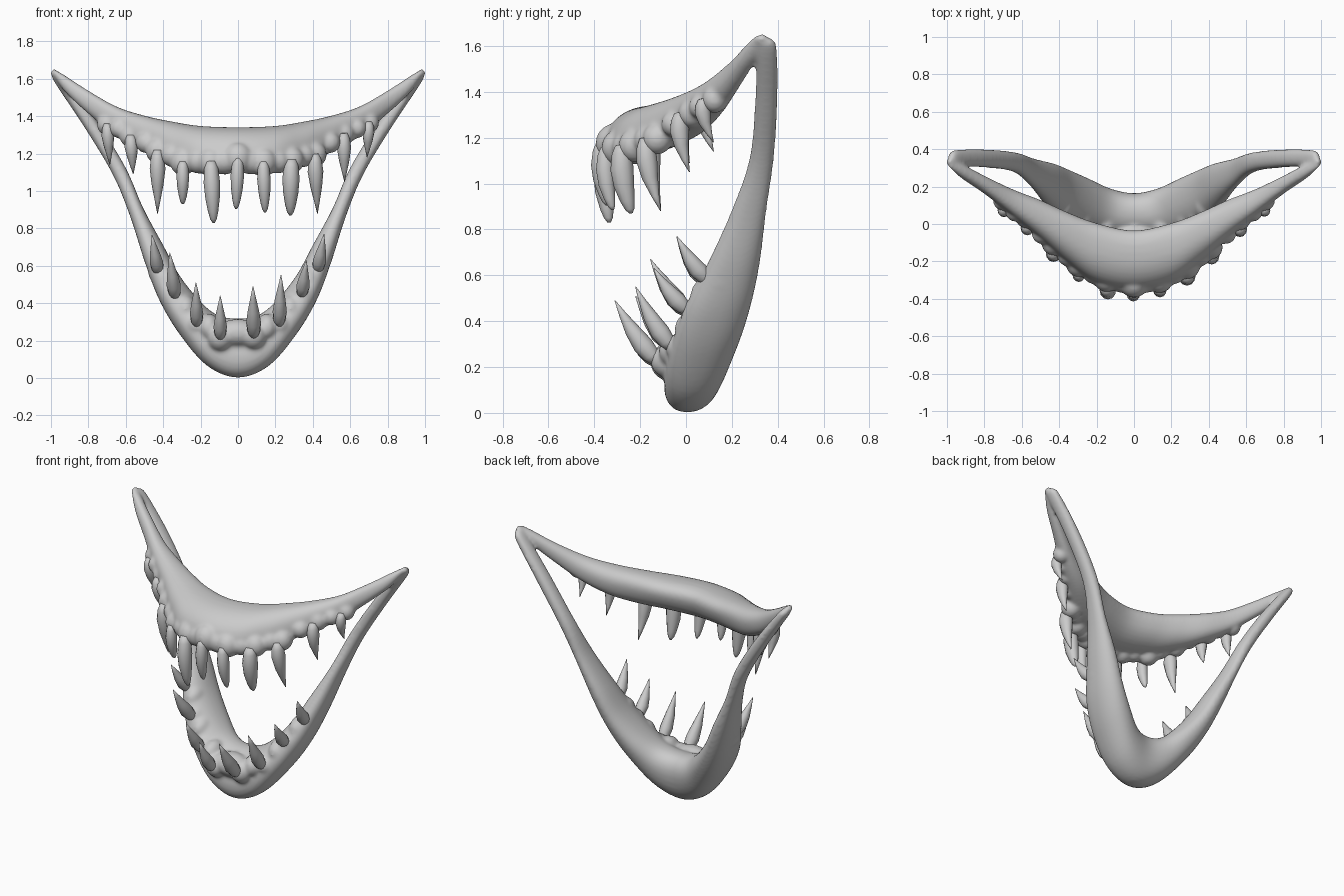
import bpy, bmesh, math
from mathutils import Vector

if "Cube" in bpy.data.objects:
    bpy.data.objects.remove(bpy.data.objects["Cube"])

grey = bpy.data.materials.new("bone grey")
grey.diffuse_color = (0.6, 0.6, 0.6, 1)
grey.use_nodes = True
grey.node_tree.nodes["Principled BSDF"].inputs["Base Color"].default_value = grey.diffuse_color


def finish(name, bm):
    bmesh.ops.recalc_face_normals(bm, faces=bm.faces)
    me = bpy.data.meshes.new(name)
    bm.to_mesh(me)
    bm.free()
    me.materials.append(grey)
    for p in me.polygons:
        p.use_smooth = True
    ob = bpy.data.objects.new(name, me)
    bpy.context.collection.objects.link(ob)
    return ob


def skin(bm, rings):
    """Bridge rings of points and cap both ends."""
    vs = [[bm.verts.new(p) for p in r] for r in rings]
    n = len(vs[0])
    for a, b in zip(vs, vs[1:]):
        for i in range(n):
            bm.faces.new((a[i], a[(i + 1) % n], b[(i + 1) % n], b[i]))
    bm.faces.new(vs[0][::-1])
    bm.faces.new(vs[-1])


def spline(rows, steps):
    """Smooth interpolation through rows of numbers."""
    out = []
    for k in range(len(rows) - 1):
        p = [rows[max(0, min(len(rows) - 1, k + j))] for j in (-1, 0, 1, 2)]
        for s in range(steps):
            t = s / steps
            out.append([b + .5 * t * (c - a + t * (2*a - 5*b + 4*c - d + t * (3*(b - c) + d - a)))
                        for a, b, c, d in zip(*p)])
    return out + [list(rows[-1])]


def jaw(bm, half, power, n=28):
    """Half a jaw: centre xyz, inward half-axis xyz, depth half-axis xyz; mirrored over x."""
    flip = [-1, 1, 1] * 3
    left = [[v * f for v, f in zip(r, flip)] for r in half[:0:-1]]
    rings = []
    for r in spline(left + half, 6):
        c, a, b = Vector(r[:3]), Vector(r[3:6]), Vector(r[6:])
        ring = []
        for i in range(n):
            t = 2 * math.pi * i / n
            u, v = math.cos(t), math.sin(t)
            ring.append(c + a * math.copysign(abs(u) ** power, u) + b * math.copysign(abs(v) ** power, v))
        rings.append(ring)
    skin(bm, rings)


def tooth(name, base, tip, rad, bend, profile, n=12):
    base, tip = Vector(base), Vector(tip)
    ax = (tip - base).normalized()
    side = ax.cross(Vector((0, 1, 0.01))).normalized()
    deep = ax.cross(side)
    rings = []
    for t, w in profile:
        c = base.lerp(tip, t) + Vector(bend) * math.sin(math.pi * t)
        rings.append([c + (side * math.cos(k) + deep * 1.1 * math.sin(k)) * rad * w
                      for k in (2 * math.pi * i / n for i in range(n))])
    bm = bmesh.new()
    skin(bm, rings)
    return finish(name, bm)


def gum(bm, loc, size):
    new = bmesh.ops.create_uvsphere(bm, u_segments=20, v_segments=12, radius=1)["verts"]
    for v in new:
        v.co = Vector(loc) + Vector([a * b for a, b in zip(v.co, size)])


# jaws
body = bmesh.new()
jaw(body, [
    [0, .035, .16, 0, .03, .158, 0, .125, 0],
    [.135, .05, .2, -.03, .03, .135, 0, .135, 0],
    [.255, .09, .32, -.058, .03, .085, .01, .15, .01],
    [.365, .145, .48, -.055, .03, .065, 0, .14, 0],
    [.447, .21, .66, -.05, .02, .045, 0, .112, 0],
    [.543, .277, .89, -.036, 0, .02, 0, .075, 0],
    [.637, .33, 1.11, -.034, 0, .02, 0, .053, 0],
    [.79, .35, 1.36, -.031, 0, .02, 0, .049, 0],
    [.95, .352, 1.585, -.024, 0, .015, 0, .045, 0],
    [.982, .342, 1.63, -.014, 0, .01, 0, .032, 0]], .9)
jaw(body, [
    [0, -.195, 1.225, 0, .04, .115, 0, .152, .01],
    [.2, -.155, 1.235, 0, .04, .112, 0, .152, .01],
    [.35, -.075, 1.26, 0, .03, .11, 0, .13, .01],
    [.5, .025, 1.305, 0, .02, .098, 0, .1, 0],
    [.65, .115, 1.372, 0, .01, .08, 0, .07, 0],
    [.8, .21, 1.475, 0, .01, .062, 0, .047, 0],
    [.92, .282, 1.57, 0, .01, .045, 0, .038, 0],
    [.982, .325, 1.63, 0, 0, .02, 0, .03, 0]], .85)
for s in (-1, 1):
    gum(body, (s * .982, .33, 1.63), (.02, .028, .022))

# upper teeth: base x y z, tip x y z, radius; each sits in a gum swelling
blunt = [(0, .55), (.12, .85), (.35, 1), (.6, .88), (.82, .62), (.94, .4), (1, .15)]
sharp = [(0, .5), (.12, .85), (.3, 1), (.55, .75), (.8, .36), (1, .04)]
upper = [(-.70, .07, 1.36, -.685, .12, 1.14, .034), (-.575, -.02, 1.3, -.56, .015, 1.09, .036),
         (-.43, -.16, 1.22, -.43, -.11, .88, .042), (-.295, -.27, 1.16, -.295, -.24, .93, .034),
         (-.145, -.345, 1.16, -.13, -.335, .83, .044), (0, -.37, 1.18, -.01, -.345, .905, .036),
         (.135, -.35, 1.16, .145, -.32, .885, .036), (.285, -.28, 1.17, .28, -.24, .87, .046),
         (.41, -.18, 1.2, .425, -.11, .88, .042), (.565, -.03, 1.31, .57, .015, 1.05, .038),
         (.70, .07, 1.37, .69, .12, 1.18, .032)]
for i, (a, b, c, d, e, f, r) in enumerate(upper):
    tooth(f"upper_tooth_{i}", (a, b, c), (d, e, f), r, (0, -.015, 0), blunt if abs(a) < .35 else sharp)
    k = 1 - .45 * abs(a)
    gum(body, (a, b + .055, c - .005), (.08 * k, .08 * k, .085 * k))

# gum swellings between the upper teeth
for s in (-1, 1):
    for x, y, z in ((.07, -.295, 1.16), (.21, -.255, 1.16), (.35, -.165, 1.19), (.49, -.05, 1.26), (.635, .065, 1.335)):
        k = 1 - .45 * x
        gum(body, (s * x, y, z), (.075 * k, .075 * k, .075 * k))

# lower teeth
lower = [(-.425, .10, .56, -.46, -.04, .765, .036), (-.335, .01, .43, -.365, -.155, .67, .038),
         (-.22, -.06, .28, -.225, -.22, .51, .036), (-.095, -.125, .21, -.095, -.27, .44, .036),
         (.085, -.125, .22, .08, -.31, .49, .04), (.22, -.06, .28, .23, -.22, .55, .038),
         (.34, .01, .44, .365, -.14, .63, .036), (.425, .10, .57, .46, -.04, .77, .036)]
for i, (a, b, c, d, e, f, r) in enumerate(lower):
    tooth(f"lower_tooth_{i}", (a, b, c), (d, e, f), r, (0, -.008, -.008), sharp)
    k = 1 - .6 * abs(a)
    gum(body, (a, b + .055, c + .005), (.075 * k, .085, .08 * k))

# gum ridge joining the lower teeth
gum(body, (0, -.06, .24), (.13, .085, .075))
for s in (-1, 1):
    for x, y, z in ((.155, -.03, .27), (.28, .04, .37), (.38, .11, .52)):
        gum(body, (s * x, y, z), (.06, .09, .075))

# fuse the jaws and gums into one soft skin
ob = finish("jaws_and_gums", body)
m = ob.modifiers.new("fuse", 'REMESH')
m.mode = 'VOXEL'
m.voxel_size = .01
m.use_smooth_shade = True
m = ob.modifiers.new("soften", 'SMOOTH')
m.factor = .5
m.iterations = 10
